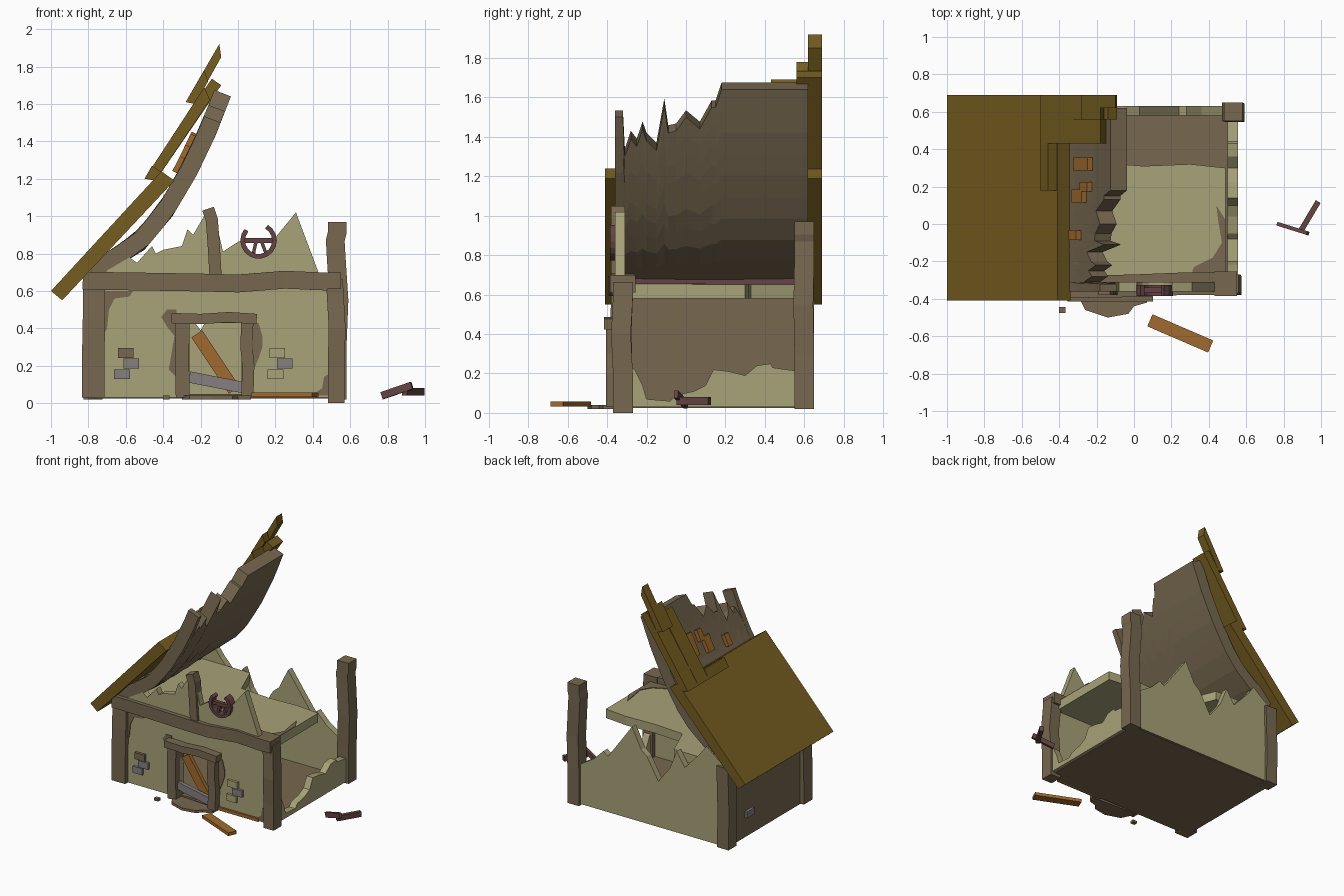
import bpy, bmesh, math
from mathutils import Vector

def mat(name, r, g, b):
    m = bpy.data.materials.new(name)
    lin = lambda c: (c / 255 / 12.92) if c < 11 else ((c / 255 + 0.055) / 1.055) ** 2.4
    m.diffuse_color = (lin(r), lin(g), lin(b), 1)
    return m

PLASTER = mat("plaster", 168, 162, 120)
TIMBER = mat("brown_timber", 119, 104, 80)
THATCH = mat("ochre_roof", 117, 93, 32)
ORANGE = mat("orange_wood", 160, 106, 46)
GREY = mat("grey_stone", 134, 126, 128)
RED = mat("dark_red_wood", 100, 68, 68)

def finish(name, bm, m):
    bmesh.ops.recalc_face_normals(bm, faces=bm.faces)
    me = bpy.data.meshes.new(name)
    bm.to_mesh(me)
    bm.free()
    me.materials.append(m)
    ob = bpy.data.objects.new(name, me)
    bpy.context.collection.objects.link(ob)
    return ob

def prism(name, pts, axis, a, b, m):
    """Extrude a flat outline along an axis from a to b."""
    place = {'x': lambda p, t: (t, p[0], p[1]), 'y': lambda p, t: (p[0], t, p[1]),
             'z': lambda p, t: (p[0], p[1], t)}[axis]
    bm = bmesh.new()
    lo = [bm.verts.new(place(p, a)) for p in pts]
    hi = [bm.verts.new(place(p, b)) for p in pts]
    bm.faces.new(lo)
    bm.faces.new(hi)
    for i in range(len(pts)):
        j = (i + 1) % len(pts)
        bm.faces.new((lo[i], lo[j], hi[j], hi[i]))
    return finish(name, bm, m)

def box(name, x0, x1, y0, y1, z0, z1, m):
    return prism(name, [(x0, y0), (x1, y0), (x1, y1), (x0, y1)], 'z', z0, z1, m)

def sweep(name, pts, w, d, m, side=(0, 1, 0)):
    """Rectangular beam along a crooked path; w across, d along 'side'."""
    P = [Vector(p) for p in pts]
    bm = bmesh.new()
    rings = []
    for i, p in enumerate(P):
        t = (P[min(i + 1, len(P) - 1)] - P[max(i - 1, 0)]).normalized()
        u = t.cross(Vector(side)).normalized()
        v = u.cross(t).normalized()
        rings.append([bm.verts.new(p + u * w / 2 * a + v * d / 2 * b)
                      for a, b in ((-1, -1), (1, -1), (1, 1), (-1, 1))])
    for r, s in zip(rings, rings[1:]):
        for k in range(4):
            bm.faces.new((r[k], r[(k + 1) % 4], s[(k + 1) % 4], s[k]))
    bm.faces.new(rings[0])
    bm.faces.new(rings[-1])
    return finish(name, bm, m)

# Floors
box("ground_floor", -0.8, 0.53, -0.34, 0.62, 0.025, 0.05, TIMBER)
prism("attic_floor", [(-0.76, -0.3), (0.49, -0.3), (0.49, 0.3), (0.3, 0.32), (0.05, 0.31), (-0.2, 0.33),
                      (-0.3, 0.58), (-0.76, 0.58)], 'z', 0.58, 0.65, PLASTER)
prism("attic_floor_stain", [(0.3, -0.29), (0.49, -0.29), (0.49, 0.02), (0.44, 0.1), (0.45, 0.02), (0.47, -0.1),
                            (0.42, -0.18), (0.32, -0.23)], 'z', 0.649, 0.655, TIMBER)

# Front wall with door opening and broken gable
prism("front_wall", [(-0.78, 0.03), (-0.26, 0.03), (-0.26, 0.43), (0.02, 0.43), (0.02, 0.03),
                     (0.52, 0.03), (0.52, 0.63), (-0.78, 0.63)], 'y', -0.35, -0.3, PLASTER)
arc = [(0.11 + 0.095 * math.cos(math.radians(a)), 0.87 + 0.095 * math.sin(math.radians(a)))
       for a in range(180, 375, 24)]
prism("front_gable", [(-0.74, 0.62), (-0.7, 0.71), (-0.58, 0.78), (-0.54, 0.75), (-0.46, 0.84), (-0.44, 0.80),
                      (-0.4, 0.82), (-0.3, 0.84), (-0.27, 0.93), (-0.24, 0.9), (-0.17, 1.02), (-0.12, 0.98),
                      (-0.08, 0.81), (-0.02, 0.85)] + arc + [(0.31, 1.02), (0.46, 0.62)],
      'y', -0.36, -0.31, PLASTER)

# Bare patches where plaster has fallen off
for i, pts in enumerate([
        [(-0.72, 0.6), (-0.56, 0.6), (-0.58, 0.57), (-0.66, 0.56), (-0.69, 0.5), (-0.7, 0.4), (-0.72, 0.36)],
        [(-0.33, 0.14), (-0.33, 0.5), (-0.38, 0.5), (-0.41, 0.46), (-0.38, 0.41), (-0.34, 0.36), (-0.37, 0.18)],
        [(0.08, 0.17), (0.11, 0.24), (0.13, 0.3), (0.13, 0.36), (0.11, 0.43), (0.08, 0.43)],
        [(0.42, 0.04), (0.49, 0.04), (0.49, 0.16), (0.46, 0.14), (0.45, 0.08), (0.42, 0.06)]]):
    prism(f"bare_patch_{i}", pts, 'y', -0.356, -0.349, TIMBER)

# Other walls
prism("back_wall", [(-0.78, 0.03), (0.52, 0.03), (0.5, 0.33), (0.36, 0.42), (0.28, 0.5), (0.24, 0.47),
                    (0.13, 0.62), (0.03, 0.76), (-0.05, 0.6), (-0.1, 0.56), (-0.2, 0.39), (-0.3, 0.52),
                    (-0.36, 0.67), (-0.43, 0.56), (-0.56, 0.7), (-0.62, 0.78), (-0.72, 0.7), (-0.78, 0.66)],
      'y', 0.58, 0.63, PLASTER)
box("left_wall", -0.8, -0.74, -0.32, 0.6, 0.03, 0.62, TIMBER)
prism("right_wall", [(-0.3, 0.03), (0.58, 0.03), (0.58, 0.21), (0.44, 0.23), (0.43, 0.25), (0.36, 0.24), (0.3, 0.19),
                     (0.22, 0.21), (0.14, 0.22), (0.1, 0.14), (0.04, 0.11), (-0.05, 0.09), (-0.08, 0.06),
                     (-0.2, 0.07), (-0.22, 0.14), (-0.26, 0.22), (-0.3, 0.25)], 'x', 0.5, 0.555, PLASTER)

# Corner posts and beams
sweep("front_left_post", [(-0.775, -0.33, 0.03), (-0.775, -0.33, 0.2), (-0.77, -0.33, 0.45), (-0.77, -0.32, 0.69)],
      0.12, 0.11, TIMBER)
sweep("front_right_post", [(0.525, -0.32, 0), (0.525, -0.32, 0.2), (0.53, -0.33, 0.4), (0.52, -0.32, 0.58),
                           (0.515, -0.32, 0.66)], 0.09, 0.1, TIMBER)
sweep("back_right_post", [(0.53, 0.6, 0.02), (0.53, 0.6, 0.3), (0.54, 0.595, 0.55), (0.525, 0.6, 0.78),
                          (0.52, 0.6, 0.87), (0.53, 0.6, 0.91), (0.53, 0.6, 0.97)], 0.1, 0.1, TIMBER)
sweep("back_left_post", [(-0.775, 0.6, 0.02), (-0.78, 0.6, 0.3), (-0.77, 0.6, 0.66)], 0.1, 0.1, TIMBER)
sweep("front_beam", [(-0.83, -0.33, 0.655), (-0.5, -0.33, 0.65), (-0.2, -0.335, 0.645), (0.0, -0.33, 0.64),
                     (0.25, -0.32, 0.66), (0.48, -0.32, 0.65)], 0.095, 0.12, TIMBER)
sweep("beam_end_block", [(0.43, -0.32, 0.655), (0.55, -0.32, 0.655)], 0.09, 0.13, TIMBER)
sweep("left_eave_beam", [(-0.77, -0.3, 0.655), (-0.78, 0.1, 0.65), (-0.77, 0.6, 0.655)], 0.09, 0.1, RED, (0, 0, 1))
sweep("gable_post", [(-0.12, -0.345, 0.68), (-0.13, -0.345, 0.85), (-0.14, -0.345, 0.98), (-0.16, -0.345, 1.04)],
      0.065, 0.07, TIMBER)

# Door frame, boards and doorstep
sweep("door_left_jamb", [(-0.295, -0.355, 0.03), (-0.3, -0.355, 0.25), (-0.295, -0.355, 0.44)], 0.075, 0.1, TIMBER)
sweep("door_right_jamb", [(0.05, -0.355, 0.03), (0.055, -0.355, 0.2), (0.045, -0.355, 0.3), (0.05, -0.355, 0.44)],
      0.065, 0.1, TIMBER)
sweep("door_lintel", [(-0.355, -0.36, 0.455), (-0.2, -0.36, 0.45), (-0.05, -0.36, 0.46), (0.1, -0.36, 0.45)],
      0.055, 0.11, TIMBER)
sweep("door_orange_board", [(-0.22, -0.33, 0.37), (-0.02, -0.33, 0.07)], 0.07, 0.03, ORANGE)
sweep("door_grey_board", [(-0.26, -0.37, 0.14), (0.07, -0.37, 0.075)], 0.06, 0.03, GREY)
box("orange_sill", 0.06, 0.43, -0.365, -0.34, 0.03, 0.055, ORANGE)
prism("doorstep", [(-0.3, -0.38), (-0.26, -0.46), (-0.14, -0.5), (-0.03, -0.48), (0.0, -0.44), (0.07, -0.42),
                   (0.07, -0.36), (-0.3, -0.34)], 'z', 0.02, 0.04, TIMBER)

# Bricks showing through the walls
for i, (x, z, m) in enumerate([(-0.6, 0.268, TIMBER), (-0.57, 0.212, GREY), (-0.62, 0.155, GREY),
                               (0.21, 0.268, PLASTER), (0.25, 0.212, GREY), (0.2, 0.155, PLASTER)]):
    box(f"front_brick_{i}", x - 0.042, x + 0.042, -0.37, -0.34, z - 0.026, z + 0.026, m)
box("left_brick", -0.82, -0.79, 0.32, 0.41, 0.18, 0.23, GREY)

# Broken round window: open ring plus cross bars
ring = [(0.11 + 0.085 * math.cos(math.radians(a)), -0.355, 0.87 + 0.085 * math.sin(math.radians(a)))
        for a in range(140, 421, 20)]
sweep("round_window_ring", ring, 0.025, 0.06, RED)
sweep("round_window_bar", [(0.03, -0.355, 0.87), (0.19, -0.355, 0.87)], 0.025, 0.03, RED)
sweep("round_window_spoke_a", [(0.1, -0.355, 0.88), (0.08, -0.355, 0.79)], 0.018, 0.03, RED)
sweep("round_window_spoke_b", [(0.12, -0.355, 0.88), (0.15, -0.355, 0.8)], 0.018, 0.03, RED)

# Curved roof shell with a ragged upper edge
CURVE = [(-0.76, 0.66), (-0.5, 0.82), (-0.35, 1.0), (-0.22, 1.22), (-0.12, 1.43), (-0.03, 1.66)]
def curve_x(z):
    for (xa, za), (xb, zb) in zip(CURVE, CURVE[1:]):
        if z <= zb:
            break
    return xa + (xb - xa) * (z - za) / (zb - za)
TOPS = [(-0.36, 1.5), (-0.32, 1.5), (-0.31, 1.3), (-0.28, 1.39), (-0.25, 1.35), (-0.22, 1.44), (-0.2, 1.38),
        (-0.15, 1.33), (-0.11, 1.56), (-0.09, 1.42), (-0.05, 1.43), (0.0, 1.5), (0.07, 1.44), (0.13, 1.55),
        (0.15, 1.55), (0.18, 1.64), (0.4, 1.64), (0.62, 1.64)]
bm = bmesh.new()
cols = []
for y, top in TOPS:
    zs = [0.66 + (top - 0.66) * k / 9 for k in range(10)]
    inner = [bm.verts.new((curve_x(z), y, z)) for z in zs]
    outer = []
    for z in zs:
        e = 0.04
        za, zb = max(0.66, z - e), min(1.66, z + e)
        t = Vector((curve_x(zb) - curve_x(za), 0, zb - za)).normalized()
        outer.append(bm.verts.new((curve_x(z) - t.z * 0.095, y, z + t.x * 0.095)))
    cols.append(inner + outer[::-1])
for c, d in zip(cols, cols[1:]):
    for k in range(20):
        j = (k + 1) % 20
        bm.faces.new((c[k], c[j], d[j], d[k]))
for c in (cols[0], cols[-1]):
    for k in range(9):
        bm.faces.new((c[k], c[k + 1], c[18 - k], c[19 - k]))
finish("curved_roof_shell", bm, TIMBER)

# Outer roof boards
for name, pts, a, b in [
        ("lower_roof", [(-1.0, 0.6), (-0.94, 0.55), (-0.34, 1.19), (-0.41, 1.24)], -0.41, 0.69),
        ("middle_roof", [(-0.5, 1.2), (-0.44, 1.19), (-0.09, 1.7), (-0.14, 1.735)], 0.56, 0.69),
        ("middle_roof_broken", [(-0.5, 1.2), (-0.44, 1.19), (-0.15, 1.62), (-0.18, 1.69)], 0.43, 0.56),
        ("middle_roof_strip", [(-0.5, 1.2), (-0.43, 1.19), (-0.4, 1.23), (-0.46, 1.27)], 0.18, 0.43),
        ("upper_roof", [(-0.28, 1.61), (-0.23, 1.6), (-0.09, 1.85), (-0.1, 1.92)], 0.62, 0.69),
        ("upper_roof_broken", [(-0.28, 1.61), (-0.23, 1.6), (-0.16, 1.72), (-0.18, 1.78)], 0.56, 0.62)]:
    prism(name, pts, 'y', a, b, THATCH)

# Orange battens left on the shell
for i, (y, za, zb, w) in enumerate([(0.32, 1.27, 1.43, 0.07), (0.15, 1.25, 1.36, 0.07),
                                    (0.2, 1.34, 1.42, 0.05), (-0.06, 1.22, 1.3, 0.05)]):
    sweep(f"roof_batten_{i}", [(curve_x(z) - 0.1, y, z + 0.045) for z in (za - 0.03, zb - 0.03)], 0.03, w, ORANGE)

# Debris on the ground
sweep("fallen_orange_plank", [(0.085, -0.515, 0.045), (0.41, -0.655, 0.045)], 0.07, 0.025, ORANGE, (0, 0, 1))
sweep("fallen_red_board_a", [(0.77, 0.0, 0.04), (0.93, -0.05, 0.095)], 0.02, 0.04, RED, (0, 0, 1))
sweep("fallen_red_board_b", [(0.89, -0.04, 0.06), (0.985, 0.12, 0.06)], 0.03, 0.04, RED, (0, 0, 1))
box("pebble", -0.4, -0.365, -0.475, -0.445, 0.02, 0.04, TIMBER)
